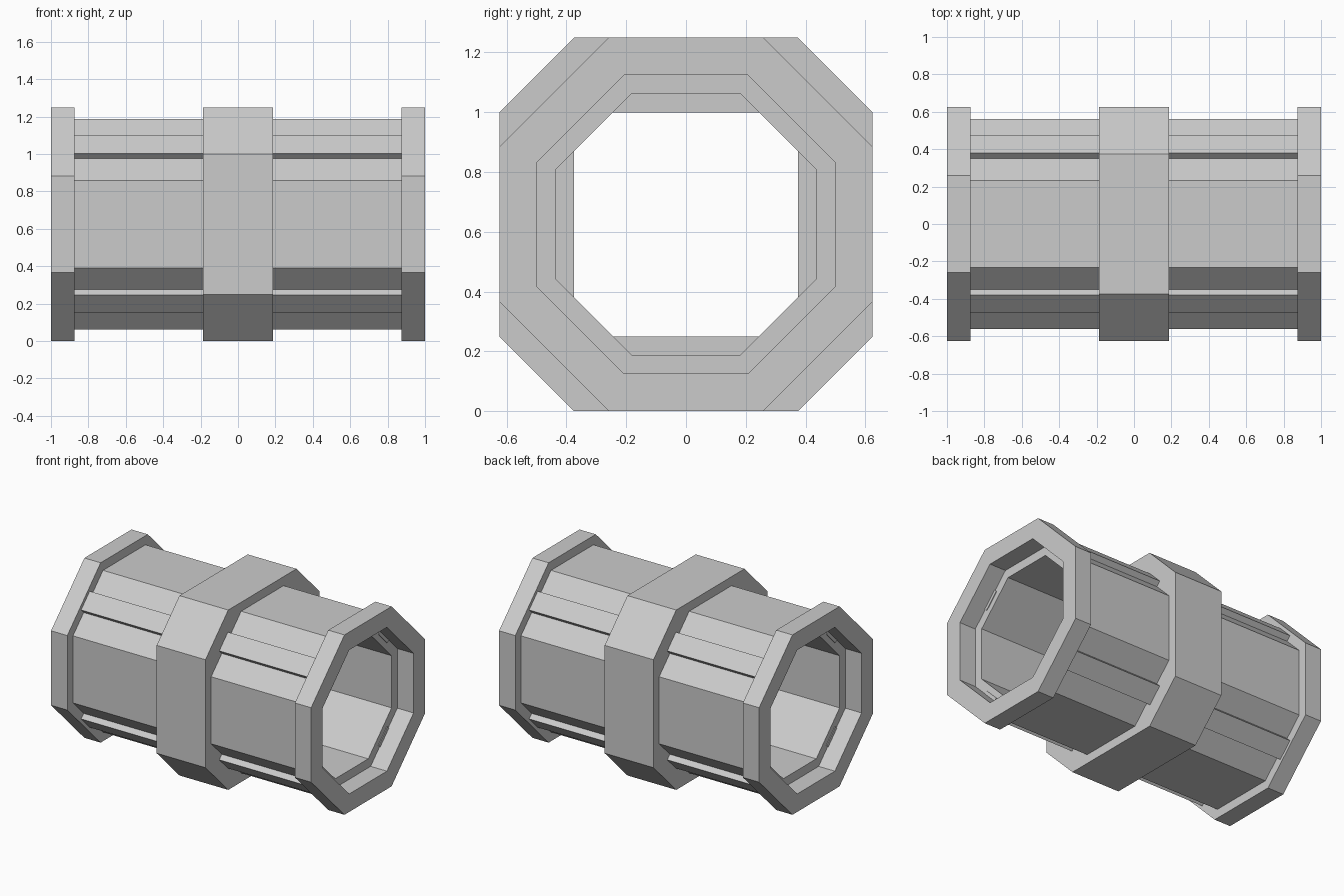
import bpy
import bmesh
import math

if "Cube" in bpy.data.objects:
    bpy.data.objects.remove(bpy.data.objects["Cube"])

CZ = 0.625                        # height of the tube axis
T = math.tan(math.radians(22.5))  # corner ratio of a regular octagon


def octagon(half, corner=None):
    c = half * T if corner is None else corner
    return [(half, -c), (half, c), (c, half), (-c, half),
            (-half, c), (-half, -c), (-c, -half), (c, -half)]


def octagon_ring(name, x0, x1, outer, inner):
    bm = bmesh.new()
    loops = [[bm.verts.new((x, y, z + CZ)) for y, z in prof]
             for x, prof in ((x0, outer), (x1, outer), (x1, inner), (x0, inner))]
    for k in range(4):
        a, b = loops[k], loops[(k + 1) % 4]
        for i in range(8):
            j = (i + 1) % 8
            bm.faces.new((a[i], a[j], b[j], b[i]))
    bmesh.ops.recalc_face_normals(bm, faces=bm.faces)
    mesh = bpy.data.meshes.new(name)
    bm.to_mesh(mesh)
    bm.free()
    obj = bpy.data.objects.new(name, mesh)
    bpy.context.collection.objects.link(obj)
    return obj


# Main tube
octagon_ring("tube_wall", -0.875, 0.875, octagon(0.5625), octagon(0.4375))

# Wide middle collar, with a narrower bore on its four straight sides
octagon_ring("middle_collar", -0.1875, 0.1875,
             octagon(0.625, 0.375), octagon(0.375, 0.26))

# End flanges
for side, x0, x1 in (("left", -1.0, -0.875), ("right", 0.875, 1.0)):
    octagon_ring(side + "_flange", x0, x1, octagon(0.625), octagon(0.5))

# Long rails set into the four diagonal walls
for i in range(4):
    a = math.radians(45 + 90 * i)
    r = 0.54
    bpy.ops.mesh.primitive_cube_add(
        size=1, location=(0, r * math.cos(a), CZ + r * math.sin(a)),
        rotation=(a, 0, 0))
    rail = bpy.context.object
    rail.name = f"diagonal_rail_{i + 1}"
    rail.scale = (1.76, 0.125, 0.134)
